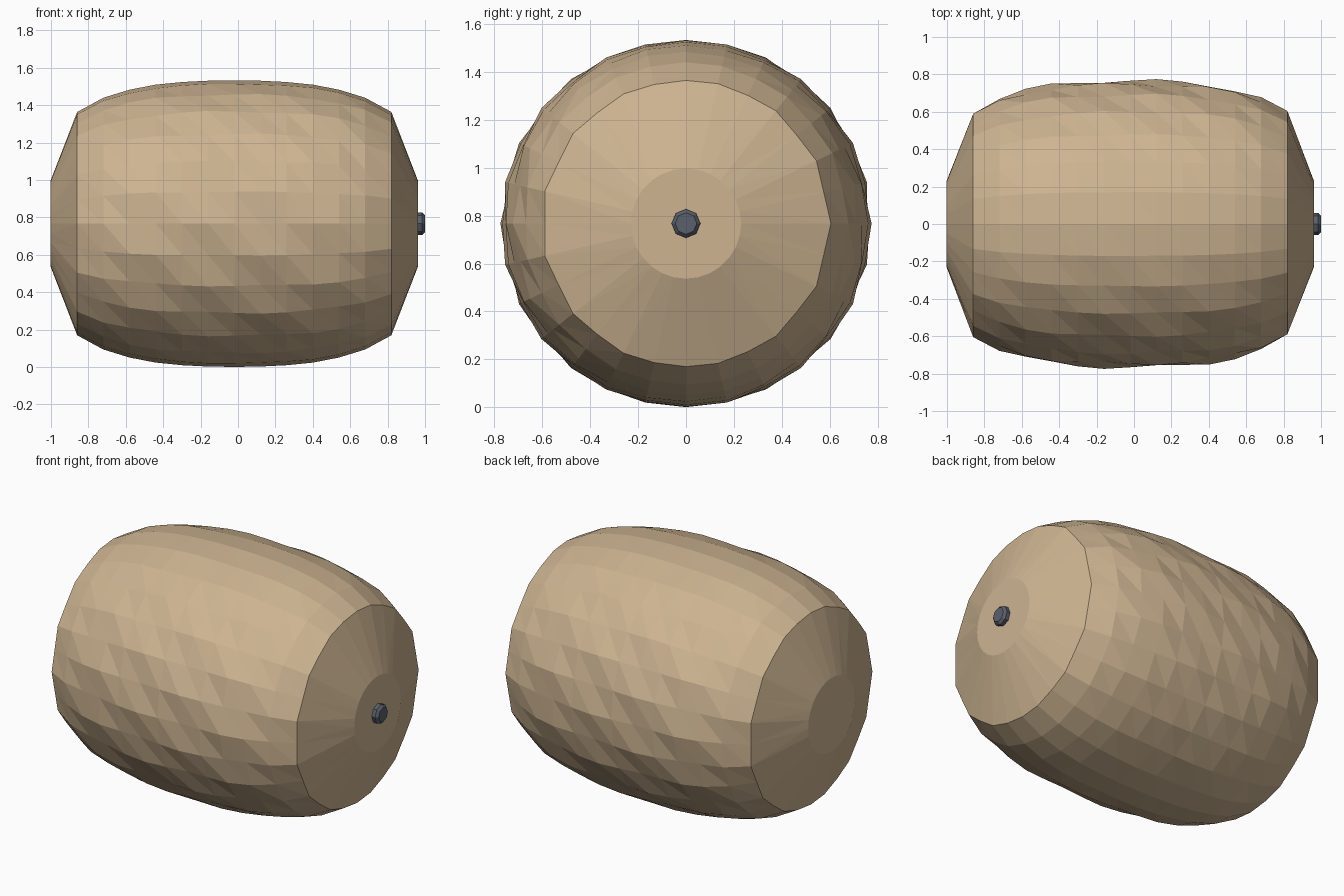
import bpy
import bmesh
from math import sin, cos, pi

cube = bpy.data.objects.get("Cube")
if cube:
    bpy.data.objects.remove(cube, do_unlink=True)

SIDES = 28
MID_X, MID_Z = -0.02, 0.767
STEP = 0.14
# Half profile of the barrel, from the middle ring outwards
HALF = [0.766, 0.764, 0.757, 0.743, 0.716, 0.673, 0.597]


def material(name, rgb):
    mat = bpy.data.materials.new(name)
    mat.use_nodes = True
    color = (*rgb, 1)
    mat.diffuse_color = color
    bsdf = next(n for n in mat.node_tree.nodes if n.type == 'BSDF_PRINCIPLED')
    bsdf.inputs["Base Color"].default_value = color
    return mat


def ring(bm, x, radius, sides, bump=0.0):
    """Ring around the x axis, alternately pushed in and out at the sides."""
    verts = []
    for k in range(sides):
        a = 2 * pi * k / sides
        r = radius * (1 - bump * (-1) ** k * sin(a))
        verts.append(bm.verts.new((x, r * sin(a), MID_Z + r * cos(a))))
    return verts


def bridge(bm, a, b, split=False):
    """Join two rings, with helical diagonals when split."""
    n = len(a)
    for k in range(n):
        j = (k + 1) % n
        if split:
            # Diagonal runs from top towards the front
            bm.faces.new((a[j], b[k], b[j]))
            bm.faces.new((a[j], a[k], b[k]))
        else:
            bm.faces.new((a[k], b[k], b[j], a[j]))


def finish(bm, name, mat):
    bmesh.ops.recalc_face_normals(bm, faces=bm.faces)
    mesh = bpy.data.meshes.new(name)
    bm.to_mesh(mesh)
    bm.free()
    mesh.materials.append(mat)
    obj = bpy.data.objects.new(name, mesh)
    bpy.context.collection.objects.link(obj)
    return obj


tan = material("warm tan", (0.61, 0.455, 0.285))
slate = material("dark slate", (0.10, 0.115, 0.145))

# Barrel with wavy facets and tapered ends
bm = bmesh.new()
rings = []
for i in range(-6, 7):
    dx = i * STEP
    rings.append(ring(bm, MID_X + dx, HALF[abs(i)], SIDES, 0.014 * sin(9.8 * dx)))
for a, b in zip(rings, rings[1:]):
    bridge(bm, a, b, split=True)
for end, side in ((rings[0], -1), (rings[-1], 1)):
    tip = ring(bm, MID_X + side * 0.982, 0.23, SIDES)
    bridge(bm, end, tip, split=True)
    bm.faces.new(tip)
finish(bm, "barrel", tan)

# Small chamfered button on the left end
bm = bmesh.new()
button = [ring(bm, x, r, 8) for x, r in ((0.955, 0.06), (0.985, 0.06), (1.0, 0.045))]
for a, b in zip(button, button[1:]):
    bridge(bm, a, b)
bm.faces.new(button[0])
bm.faces.new(button[-1])
finish(bm, "end_button", slate)
